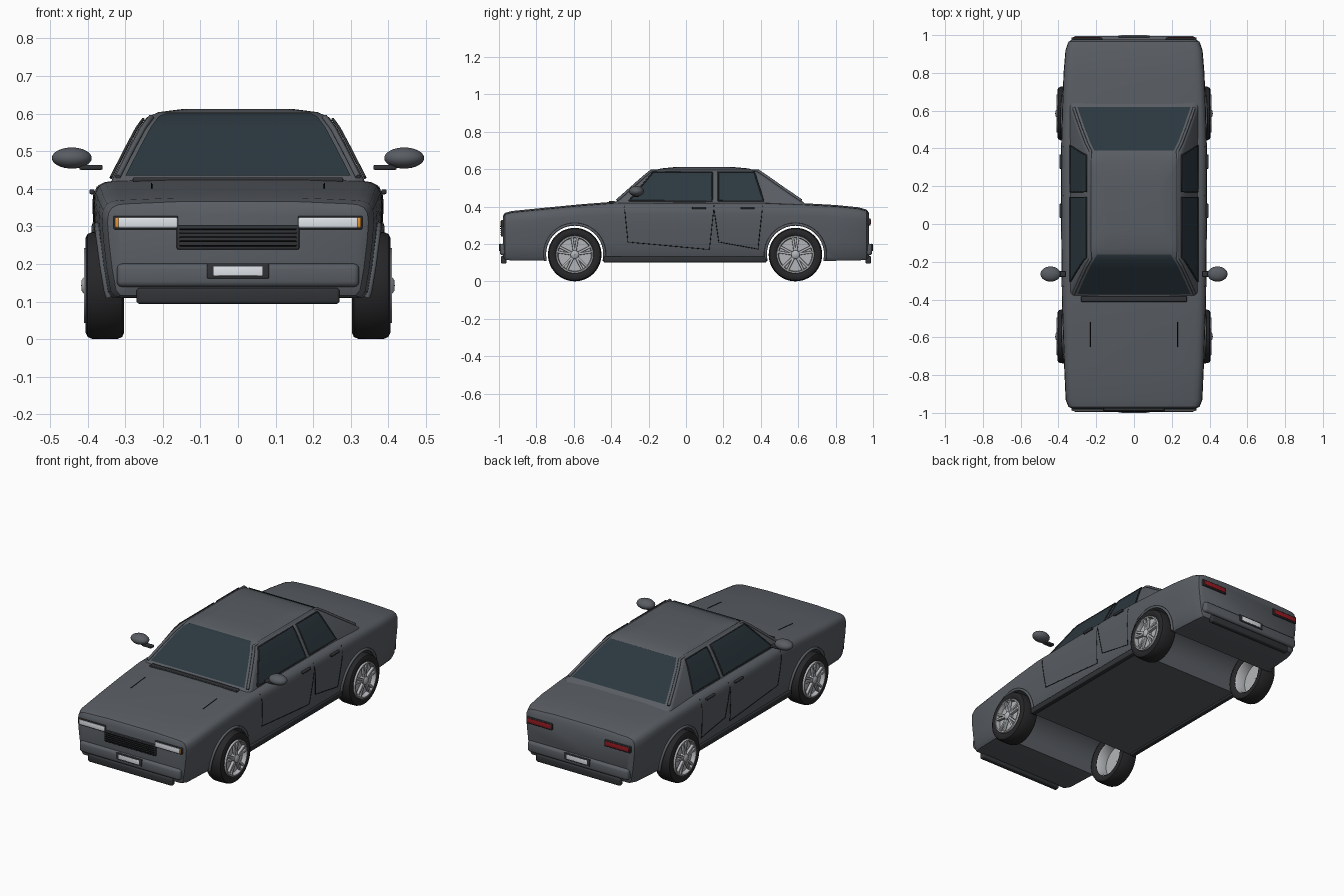
import bpy, bmesh
from math import sin, cos, pi, radians
from mathutils import Vector, Matrix

if "Cube" in bpy.data.objects:
    bpy.data.objects.remove(bpy.data.objects["Cube"])

def mat(name, r, g, b):
    m = bpy.data.materials.new(name)
    m.diffuse_color = (r, g, b, 1)
    m.use_nodes = True
    m.node_tree.nodes["Principled BSDF"].inputs["Base Color"].default_value = m.diffuse_color
    return m

PAINT = mat("paint", .1, .11, .125)
GLASS = mat("glass", .025, .04, .05)
DARK = mat("dark_trim", .03, .033, .037)
RUBBER = mat("rubber", .02, .02, .022)
METAL = mat("alloy", .45, .46, .48)
LENS = mat("lens", .75, .78, .82)
RED = mat("red_lens", .3, .01, .015)
AMBER = mat("amber_lens", .8, .3, .03)
BLACK = mat("seam", .005, .005, .005)

def finish(name, bm, material, angle=35):
    bmesh.ops.recalc_face_normals(bm, faces=bm.faces)
    me = bpy.data.meshes.new(name)
    bm.to_mesh(me)
    bm.free()
    ob = bpy.data.objects.new(name, me)
    bpy.context.collection.objects.link(ob)
    me.materials.append(material)
    smooth(ob, angle)
    return ob

def smooth(ob, angle=35):
    bpy.ops.object.select_all(action='DESELECT')
    bpy.context.view_layer.objects.active = ob
    ob.select_set(True)
    bpy.ops.object.shade_smooth_by_angle(angle=radians(angle))

def loft(name, rings, material, caps=True, closed=False, loop=True):
    bm = bmesh.new()
    vs = [[bm.verts.new(p) for p in r] for r in rings]
    n = len(vs[0])
    pairs = list(zip(vs, vs[1:])) + ([(vs[-1], vs[0])] if closed else [])
    for a, b in pairs:
        for i in range(n if loop else n - 1):
            j = (i + 1) % n
            bm.faces.new((a[i], a[j], b[j], b[i]))
    if caps:
        bm.faces.new(vs[0])
        bm.faces.new(vs[-1])
    return finish(name, bm, material)

def box(name, c, size, material, bevel=.004, rot=None):
    bm = bmesh.new()
    bmesh.ops.create_cube(bm, size=1, matrix=Matrix.Diagonal((*size, 1)))
    if bevel:
        bmesh.ops.bevel(bm, geom=bm.edges[:], offset=bevel, segments=3, affect='EDGES', profile=.5)
    bm.transform(Matrix.Translation(c) @ (rot or Matrix()))
    return finish(name, bm, material)

def tube(name, pts, r, material):
    cu = bpy.data.curves.new(name, 'CURVE')
    cu.dimensions = '3D'
    cu.bevel_depth, cu.bevel_resolution, cu.use_fill_caps = r, 1, True
    sp = cu.splines.new('POLY')
    sp.points.add(len(pts) - 1)
    for p, q in zip(sp.points, pts):
        p.co = (*q, 1)
    cu.materials.append(material)
    ob = bpy.data.objects.new(name, cu)
    bpy.context.collection.objects.link(ob)

def interp(table, t, k):
    for a, b in zip(table, table[1:]):
        if t <= b[0]:
            f = max(0, (t - a[0]) / (b[0] - a[0]))
            return a[k] + f * (b[k] - a[k])
    return table[-1][k]

# lower body: sections along y as (y, half width, bottom, top)
BODY = [(-.978, .325, .13, .345), (-.968, .347, .116, .36), (-.93, .362, .111, .37),
        (-.75, .37, .11, .388), (-.55, .377, .11, .407), (-.38, .382, .11, .42), (0, .386, .11, .421),
        (.4, .386, .11, .42), (.62, .38, .11, .412), (.8, .373, .11, .402), (.92, .363, .111, .39),
        (.965, .347, .116, .378), (.978, .325, .13, .36)]
SIDE = [(0, .90), (.06, .935), (.3, .965), (.6, .99), (.8, 1), (.9, .992), (.96, .965), (.99, .92), (1, .86)]

def body_ring(y, w, zb, zt):
    half = [(w * f, zb + t * (zt - zb)) for t, f in SIDE] + [(w * .45, zt + .006)]
    return [(x, y, z) for x, z in half] + [(-x, y, z) for x, z in reversed(half)]

def side_x(y, z):
    w, zb, zt = (interp(BODY, y, k) for k in (1, 2, 3))
    return w * interp(SIDE, (z - zb) / (zt - zb), 1)

body = loft("lower_body", [body_ring(*s) for s in BODY], PAINT)

# wheel arches cut across the full width
AXLES = (-.595, .585)
for y in AXLES:
    bm = bmesh.new()
    bmesh.ops.create_cone(bm, cap_ends=True, segments=64, radius1=.154, radius2=.154, depth=1.2,
                          matrix=Matrix.Translation((0, y, .145)) @ Matrix.Rotation(pi / 2, 4, 'Y'))
    cutter = finish("arch_cutter", bm, PAINT)
    cutter.hide_render = True
    mod = body.modifiers.new("arch", 'BOOLEAN')
    mod.operation, mod.solver, mod.object = 'DIFFERENCE', 'EXACT', cutter
    bpy.context.view_layer.objects.active = body
    bpy.ops.object.modifier_apply(modifier=mod.name)
    bpy.data.objects.remove(cutter)
smooth(body)

# cabin: rings by height as (z, half width, front y, rear y, corner radius)
CABIN = [(.40, .343, -.405, .655, .03), (.425, .335, -.375, .625, .03), (.50, .297, -.29, .515, .03),
         (.56, .265, -.222, .43, .03), (.59, .243, -.185, .385, .035), (.604, .212, -.13, .33, .05),
         (.612, .15, -.05, .24, .06)]

def cabin_ring(z, w, y0, y1, r):
    pts = []
    for k, (cx, cy) in enumerate(((w - r, y1 - r), (r - w, y1 - r), (r - w, y0 + r), (w - r, y0 + r))):
        for i in range(6):
            a = k * pi / 2 + i * pi / 10
            pts.append((cx + r * cos(a), cy + r * sin(a), z))
    return pts

loft("cabin_and_roof", [cabin_ring(*c) for c in CABIN], PAINT)

# windscreen and rear window lie just proud of the cabin
def cabin(z, k):
    return interp(CABIN, z, k)

ZS = (.432, .47, .50, .53, .56, .59, .597)
for name, k, d in (("windscreen", 2, -1), ("rear_window", 3, 1)):
    loft(name, [[(sx * (cabin(z, 1) - .032), cabin(z, k) + d * .004, z + .003) for sx in (-1, 1)]
                for z in ZS[:7 if d < 0 else 6]], GLASS, caps=False, loop=False)
box("windscreen_cowl", (0, -.397, .424), (.56, .03, .012), DARK)

for s in (-1, 1):
    # side windows with dark surrounds
    for name, bot, top in (("front_side_window", (-.305, .14), (-.175, .14)),
                           ("rear_side_window", (.172, .415), (.172, .365))):
        rows = []
        for z in (.428, .46, .50, .53, .56, .583):
            f = (z - .428) / .155
            rows.append([(s * (cabin(z, 1) + .004), bot[i] + f * (top[i] - bot[i]), z + .002) for i in (0, 1)])
        loft(name, rows, GLASS, caps=False, loop=False)
        tube(name + "_frame", [r[0] for r in rows] + [r[1] for r in reversed(rows)] + [rows[0][0]], .004, DARK)
    # pillar and roof edge rail
    tube("roof_rail", [(s * (cabin(z, 1) - .012), cabin(z, 2) - .001, z) for z in ZS[:6]] +
         [(s * (cabin(z, 1) - .012), cabin(z, 3) + .001, z) for z in reversed(ZS[:6])], .008, PAINT)

    # door seams and bonnet seams
    for name, path in (("front_door_seam", ((-.33, .405), (-.31, .21), (.125, .17), (.15, .405))),
                       ("rear_door_seam", ((.15, .385), (.175, .21), (.385, .172), (.41, .405)))):
        pts = []
        for a, b in zip(path, path[1:]):
            for i in range(9):
                y, z = Vector(a).lerp(Vector(b), i / 8)
                pts.append((s * side_x(y, z), y, z))
        tube(name, pts, .002, BLACK)
    tube("bonnet_seam", [(s * .23, y, interp(BODY, y, 3) + .004) for y in (-.65, -.55, -.52)], .002, BLACK)

    # door handles, mirrors, sill
    for y in (.07, .33):
        box("door_handle", (s * .388, y, .392), (.014, .075, .013), DARK)
    bm = bmesh.new()
    bmesh.ops.create_uvsphere(bm, u_segments=32, v_segments=16, radius=1,
                              matrix=Matrix.Translation((s * .442, -.265, .482)) @ Matrix.Diagonal((.053, .04, .028, 1)))
    finish("mirror", bm, PAINT)
    box("mirror_stalk", (s * .391, -.265, .457), (.062, .03, .013), DARK)
    box("sill", (s * .355, -.005, .117), (.03, .87, .032), DARK)

    # lamps
    box("headlight", (s * .24, -.98, .31), (.158, .025, .028), LENS)
    box("headlight_trim", (s * .245, -.976, .31), (.172, .024, .036), DARK)
    box("indicator", (s * .321, -.977, .31), (.012, .028, .028), AMBER)
    box("tail_light", (s * .25, .978, .318), (.15, .024, .026), RED)
    box("tail_light_trim", (s * .25, .975, .318), (.164, .024, .038), DARK)

# grille
box("grille", (0, -.98, .271), (.326, .02, .064), DARK)
for i in range(5):
    box("grille_slat", (0, -.99, .249 + i * .011), (.31, .008, .004), BLACK, .001)

# bumpers, lower lips and plates at both ends
for end, d in (("front", -1), ("rear", 1)):
    box(end + "_bumper", (0, d * .972, .17), (.645, .046, .062), PAINT, .015)
    box(end + "_lower_lip", (0, d * .975, .115), (.54, .03, .042), DARK, .008)
    box(end + "_plate_holder", (0, d * .993, .181), (.165, .012, .04), DARK)
    box(end + "_plate", (0, d * .997, .181), (.13, .006, .025), LENS, .001)

# wheels
def lathe(name, profile, s, y, material):
    loft(name, [[(s * x, y + r * cos(2 * pi * i / 48), .143 + r * sin(2 * pi * i / 48)) for i in range(48)]
                for x, r in profile], material, caps=False, closed=True)

TYRE = [(.315, .1), (.306, .11), (.303, .125), (.308, .137), (.32, .142), (.355, .143), (.388, .142),
        (.4, .137), (.406, .125), (.404, .108), (.398, .1)]
for s in (-1, 1):
    for y in AXLES:
        lathe("tyre", TYRE, s, y, RUBBER)
        lathe("rim", [(.315, .101), (.404, .101), (.41, .099), (.41, .092), (.396, .088), (.325, .094)], s, y, METAL)
        lathe("wheel_disc", [(.375, .002), (.375, .093), (.385, .093), (.385, .002)], s, y, METAL)
        lathe("hub", [(.38, .001), (.38, .024), (.41, .022), (.416, .014), (.417, .001)], s, y, METAL)
        for k in range(5):
            for side in (-1, 1):
                rot = Matrix.Rotation(k * 2 * pi / 5 + side * .16, 4, 'X')
                c = rot @ Vector((0, 0, .056))
                box("spoke", (s * .399, y + c.y, .143 + c.z), (.018, .013, .08), METAL, .003, rot)
        # arch lip
        tube("arch_lip", [(s * (side_x(y + .16 * cos(a), max(.12, .145 + .16 * sin(a))) + .003),
                           y + .16 * cos(a), .145 + .16 * sin(a))
                          for a in [radians(-12 + i * 204 / 32) for i in range(33)]], .008, PAINT)
